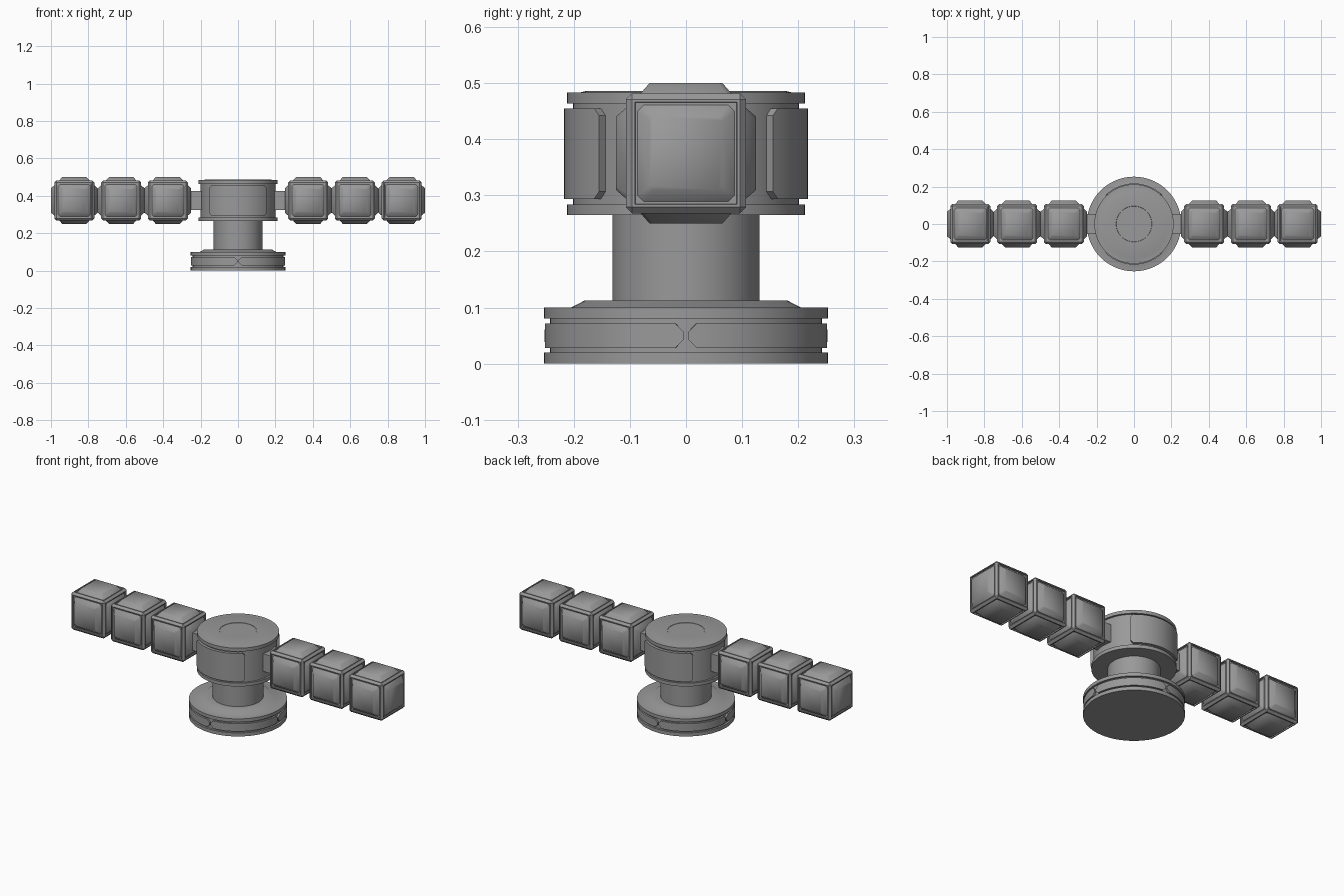
import bpy
import bmesh
from math import sin, cos, radians, pi
from mathutils import Matrix, Vector

if "Cube" in bpy.data.objects:
    bpy.data.objects.remove(bpy.data.objects["Cube"], do_unlink=True)

GREY = (0.32, 0.32, 0.32, 1)
grey = bpy.data.materials.new("plain grey")
grey.use_nodes = True
grey.diffuse_color = GREY
grey.node_tree.nodes["Principled BSDF"].inputs["Base Color"].default_value = GREY


def finish(bm, name, angle=30, location=(0, 0, 0)):
    bmesh.ops.recalc_face_normals(bm, faces=bm.faces)
    mesh = bpy.data.meshes.new(name)
    bm.to_mesh(mesh)
    bm.free()
    mesh.materials.append(grey)
    ob = bpy.data.objects.new(name, mesh)
    bpy.context.collection.objects.link(ob)
    ob.location = location
    bpy.ops.object.select_all(action='DESELECT')
    ob.select_set(True)
    bpy.context.view_layer.objects.active = ob
    bpy.ops.object.shade_smooth_by_angle(angle=radians(angle))
    return ob


def lathe(name, profile, steps=72):
    """Turn (radius, z) points round the z axis, capping both ends."""
    bm = bmesh.new()
    rings = [[bm.verts.new((r * cos(2 * pi * i / steps), r * sin(2 * pi * i / steps), z))
              for i in range(steps)] for r, z in profile]
    for a, b in zip(rings, rings[1:]):
        for i in range(steps):
            j = (i + 1) % steps
            bm.faces.new((a[i], a[j], b[j], b[i]))
    bm.faces.new(rings[0])
    bm.faces.new(rings[-1])
    return finish(bm, name)


def curved_panel(name, centre, half_angle, r_in, r_out, low, high, cut):
    """Curved plate with clipped corners, wrapped round the z axis."""
    bm = bmesh.new()
    clip = cut / r_out
    inner = half_angle - clip
    count = 20
    angles = [-half_angle] + [inner * (2 * i / count - 1) for i in range(count + 1)] + [half_angle]
    loops = []
    for k, a in enumerate(angles):
        trim = cut if k in (0, len(angles) - 1) else 0
        c, s = cos(centre + a), sin(centre + a)
        loops.append([bm.verts.new((r * c, r * s, z)) for r, z in (
            (r_out, low + trim), (r_out, high - trim), (r_in, high - trim), (r_in, low + trim))])
    for a, b in zip(loops, loops[1:]):
        for i in range(4):
            j = (i + 1) % 4
            bm.faces.new((a[i], a[j], b[j], b[i]))
    bm.faces.new(loops[0])
    bm.faces.new(loops[-1])
    return finish(bm, name)


def cube_frame(name, location):
    """Bevelled cube whose six faces are sunk inside a thin border."""
    bm = bmesh.new()
    bmesh.ops.create_cube(bm, size=0.214)
    bmesh.ops.bevel(bm, geom=bm.edges[:], offset=0.011, segments=1, affect='EDGES')
    bm.normal_update()
    sides = [f for f in bm.faces if max(abs(c) for c in f.normal) > 0.99]
    bmesh.ops.inset_individual(bm, faces=sides, thickness=0.007, depth=0)
    bmesh.ops.inset_individual(bm, faces=sides, thickness=0.001, depth=-0.006)
    return finish(bm, name, location=location)


def cube_pads(name, location):
    """Six softly shaded, clipped-corner pads, one on each side of a cube."""
    bm = bmesh.new()
    turns = [Matrix.Rotation(pi / 2 * i, 3, 'X') for i in range(4)]
    turns += [Matrix.Rotation(pi / 2 * s, 3, 'Y') for s in (-1, 1)]
    for turn in turns:
        rings = []
        for half, height, clip in ((0.087, 0.1, 0.011), (0.065, 0.125, 0.007)):
            h, c = half, half - clip
            outline = ((h, -c), (h, c), (c, h), (-c, h), (-h, c), (-h, -c), (-c, -h), (c, -h))
            rings.append([bm.verts.new(turn @ Vector((x, y, height))) for x, y in outline])
        for i in range(8):
            j = (i + 1) % 8
            bm.faces.new((rings[0][i], rings[0][j], rings[1][j], rings[1][i]))
        bm.faces.new(rings[0])
        bm.faces.new(rings[1])
    return finish(bm, name, angle=60, location=location)


# Round foot with a groove, and a raised step on top
lathe("base", [(0.253, 0), (0.253, 0.02), (0.242, 0.02), (0.242, 0.081), (0.253, 0.081),
               (0.253, 0.1), (0.205, 0.1), (0.18, 0.113), (0.12, 0.113)])
for q in range(4):
    curved_panel(f"base_panel_{q + 1}", radians(45 + 90 * q), radians(88.4) / 2,
                 0.235, 0.252, 0.028, 0.072, 0.016)

# Post and drum head
lathe("post", [(0.131, 0.105), (0.131, 0.275)])
lathe("drum_head", [(0.212, 0.265), (0.212, 0.284), (0.201, 0.284), (0.201, 0.464),
                    (0.212, 0.464), (0.212, 0.483), (0.19, 0.483), (0.178, 0.486),
                    (0.096, 0.486), (0.095, 0.484)])
for side, centre in (("front", -90), ("back", 90)):
    curved_panel(f"drum_panel_{side}", radians(centre), radians(44.5),
                 0.195, 0.217, 0.294, 0.455, 0.013)

# Arms: a short link and three touching cubes on each side
for side, sign in (("left", 1), ("right", -1)):
    bm = bmesh.new()
    bmesh.ops.create_cube(bm, size=1, matrix=Matrix.Diagonal((0.1, 0.106, 0.1, 1)))
    finish(bm, f"arm_link_{side}", location=(sign * 0.21, 0, 0.375))
    for n in range(3):
        spot = (sign * (0.375 + 0.25 * n), 0, 0.375)
        cube_frame(f"arm_cube_frame_{side}_{n + 1}", spot)
        cube_pads(f"arm_cube_pads_{side}_{n + 1}", spot)
